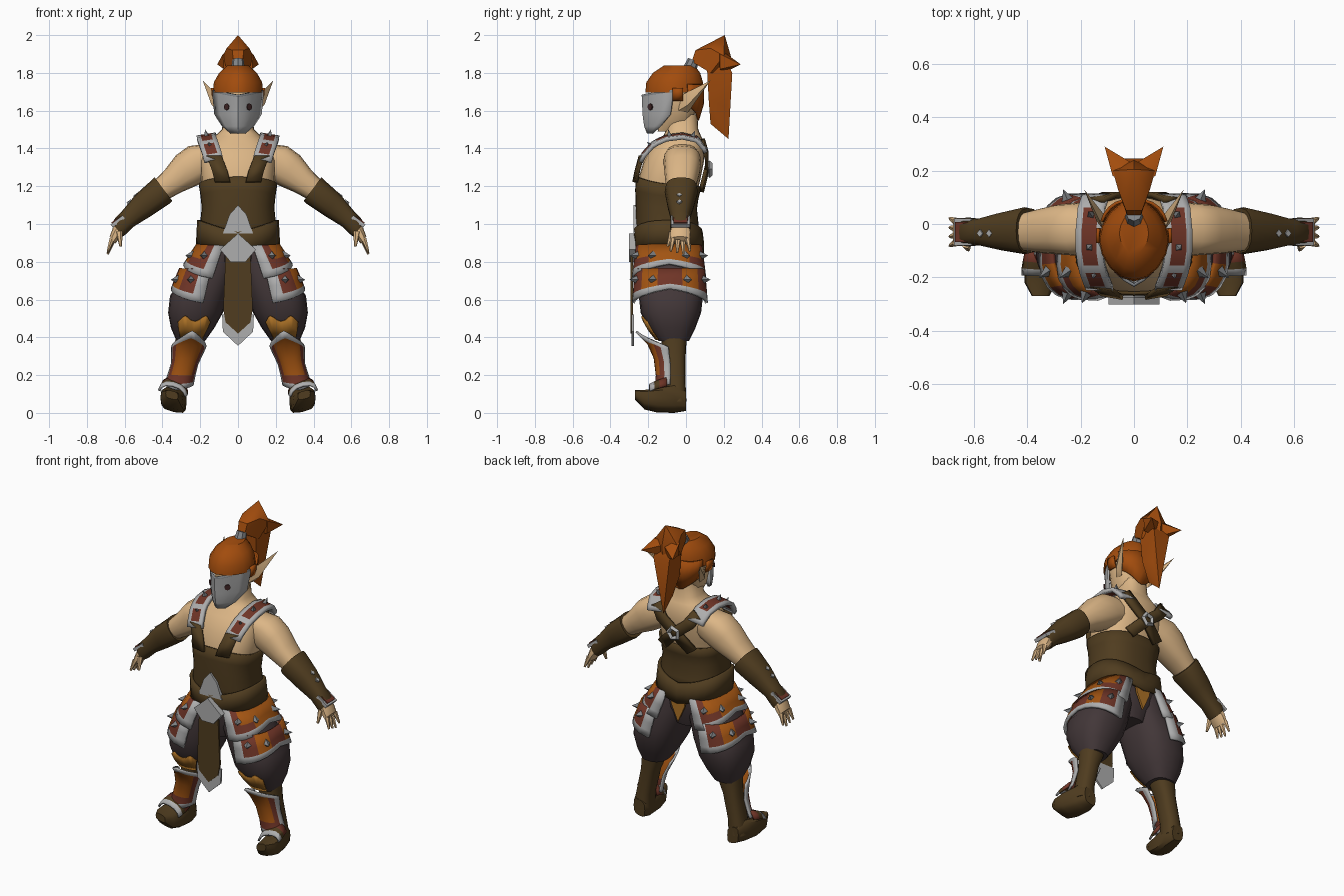
import bpy, bmesh, math
from mathutils import Vector

if "Cube" in bpy.data.objects:
    bpy.data.objects.remove(bpy.data.objects["Cube"], do_unlink=True)


def make_mat(name, *rgb):
    m = bpy.data.materials.new(name)
    m.use_nodes = True
    m.diffuse_color = (*rgb, 1)
    bsdf = next(n for n in m.node_tree.nodes if n.type == 'BSDF_PRINCIPLED')
    bsdf.inputs["Base Color"].default_value = (*rgb, 1)
    return m


SKIN = make_mat("skin", .72, .47, .24)
LEATHER = make_mat("brown leather", .08, .046, .014)
HAIR = make_mat("ginger hair", .36, .072, .004)
SILVER = make_mat("silver trim", .42, .42, .42)
STEEL = make_mat("steel", .22, .23, .24)
RED = make_mat("dark red", .16, .035, .02)
ORANGE = make_mat("plate orange", .36, .088, .006)
GOLD = make_mat("gold cloth", .42, .17, .02)
CLOTH = make_mat("dark trousers", .055, .038, .04)
DARK = make_mat("eye dark", .05, .018, .018)
X, Z, FRONT = Vector((1, 0, 0)), Vector((0, 0, 1)), Vector((0, -1, 0))
made = []


def finish(name, bm, mats, mirror=False, thick=0, closed=True):
    if closed:
        bmesh.ops.recalc_face_normals(bm, faces=bm.faces)
    me = bpy.data.meshes.new(name)
    bm.to_mesh(me)
    bm.free()
    for m in mats:
        me.materials.append(m)
    ob = bpy.data.objects.new(name, me)
    bpy.context.collection.objects.link(ob)
    if thick:
        mod = ob.modifiers.new("thickness", 'SOLIDIFY')
        mod.thickness, mod.offset = thick, 1
    if mirror:
        ob.modifiers.new("mirror", 'MIRROR')
    made.append(ob)
    return ob


def spow(v, p):
    return math.copysign(abs(v) ** p, v)


def ring_point(ring, deg, off=0, u=X, v=FRONT, p=.8):
    a = math.radians(deg)
    x, y, z, ru, rv = ring
    return (Vector((x, y, z)) + u * (ru + off) * spow(math.sin(a), p)
            + v * (rv + off) * spow(math.cos(a), p))


def loft(name, rings, mats, u=X, v=FRONT, mirror=False, n=16, rule=None, p=.8):
    bm = bmesh.new()
    loops = [[bm.verts.new(ring_point(r, 360 * i / n, 0, u, v, p)) for i in range(n)] for r in rings]
    for a, b in zip(loops, loops[1:]):
        for i in range(n):
            f = bm.faces.new((a[i], a[i - 1], b[i - 1], b[i]))
            if rule:
                f.material_index = rule(f.calc_center_median())
    for end in (loops[0], loops[-1]):
        f = bm.faces.new(end)
        if rule:
            f.material_index = rule(f.calc_center_median())
    return finish(name, bm, mats, mirror)


def grid(name, rows, mats, thick=.012, mirror=False, rule=None):
    bm = bmesh.new()
    vs = [[bm.verts.new(p) for p in row] for row in rows]
    for r in range(len(vs) - 1):
        for c in range(len(vs[0]) - 1):
            f = bm.faces.new((vs[r][c], vs[r][c + 1], vs[r + 1][c + 1], vs[r + 1][c]))
            if rule:
                f.material_index = rule(r, c)
    bmesh.ops.remove_doubles(bm, verts=bm.verts, dist=.0001)
    return finish(name, bm, mats, mirror, thick, False)


def at_height(prof, z):
    prof = sorted(prof, key=lambda r: r[2])
    z = min(max(z, prof[0][2]), prof[-1][2])
    for a, b in zip(prof, prof[1:]):
        if z <= b[2]:
            t = (z - a[2]) / (b[2] - a[2])
            return [p + (q - p) * t for p, q in zip(a, b)]


def shell(name, prof, arc, low, high, mats, cols=10, steps=(0, .5, 1), off=.004, **kw):
    """Sheet hugging a lofted profile; low and high give edge heights along the arc."""
    rows = []
    for s in steps:
        row = []
        for c in range(cols + 1):
            f = c / cols
            z = low(f) + (high(f) - low(f)) * s
            row.append(ring_point(at_height(prof, z), arc[0] + (arc[1] - arc[0]) * f, off))
        rows.append(row)
    return grid(name, rows, mats, **kw)


def ribbon(name, path, half, mats, splits=(-1, 1), **kw):
    return grid(name, [[Vector(p) + Vector(half) * s for s in splits] for p in path], mats, **kw)


def hull(name, pts, mat, mirror=False):
    bm = bmesh.new()
    for p in pts:
        bm.verts.new(p)
    bmesh.ops.convex_hull(bm, input=bm.verts)
    return finish(name, bm, [mat], mirror)


def both(x, y, z):
    return [(x, y, z), (-x, y, z)]


def plate(name, pts, y, mat, depth=.012):
    return hull(name, [(s * x, y + d, z) for x, z in pts for s in (1, -1) for d in (0, depth)], mat)


def cones(name, spots, r1, r2, depth, mat, segs=4):
    bm = bmesh.new()
    for p, d in spots:
        m = Vector(d).to_track_quat('Z', 'Y').to_matrix().to_4x4()
        m.translation = Vector(p)
        bmesh.ops.create_cone(bm, cap_ends=True, segments=segs, radius1=r1, radius2=r2, depth=depth, matrix=m)
    return finish(name, bm, [mat], True)


# Torso, bodice and belt
TORSO = [(0, -.09, .68, .09, .12), (0, -.09, .78, .16, .15), (0, -.085, .88, .19, .15),
         (0, -.1, 1, .185, .15), (0, -.105, 1.1, .175, .145), (0, -.09, 1.23, .195, .165),
         (0, -.065, 1.33, .2, .16), (0, -.04, 1.42, .175, .14), (0, -.02, 1.465, .12, .1),
         (0, -.02, 1.5, .085, .085), (0, -.02, 1.58, .075, .08)]
loft("torso", TORSO, [CLOTH, SKIN], n=24, rule=lambda c: int(c.z > .9))
shell("bodice", TORSO, (-180, 180), lambda f: .9, lambda f: 1.2 + .05 * math.cos(math.pi * (f - .5)) ** 4, [LEATHER],
      cols=32, steps=(0, .3, .6, .8, 1))
shell("belt", TORSO, (-180, 180), lambda f: .84 + .05 * math.sin(2 * math.pi * abs(f - .5)),
      lambda f: .96 + .06 * math.sin(2 * math.pi * abs(f - .5)), [LEATHER], cols=24, off=.015, thick=.018)
plate("back_cloth", [(.055, .88), (.045, .82), (0, .72)], .07, GOLD)
plate("bodice_point", [(0, 1.1), (.045, 1.05), (.08, .95)], -.277, SILVER, .03)
plate("buckle", [(0, .95), (.095, .865), (.04, .8)], -.302, SILVER, .04)
plate("tabard", [(.065, .86), (.078, .55), (.066, .48), (0, .42)], -.293, LEATHER)
plate("tabard_tip_trim", [(.084, .52), (.08, .43), (0, .355)], -.288, SILVER)

# Straps, shoulder pads and back ring
ribbon("front_strap", [(.08, -.262, 1.22), (.095, -.25, 1.28), (.125, -.228, 1.36)], (.04, .007, 0),
       [LEATHER], mirror=True, thick=.016)
ribbon("back_strap", [(.14, .08, 1.43), (.09, .1, 1.36), (0, .1, 1.29), (-.1, .075, 1.19)],
       (-.028, 0, .02), [LEATHER], mirror=True, thick=-.02)
PAD = [(.128, -.23, 1.33), (.135, -.215, 1.36), (.152, -.17, 1.41), (.158, -.145, 1.425), (.165, -.1, 1.445),
       (.165, -.02, 1.455), (.158, .05, 1.44), (.145, .085, 1.4), (.14, .095, 1.38)]
ribbon("shoulder_pad", PAD, (.05, 0, -.008), [SILVER, RED], splits=(-1, -.55, .55, 1), mirror=True,
       thick=.022, rule=lambda r, c: int(c == 1 and r in (1, 3, 4, 5)))
cones("shoulder_spikes", [((.15, -.19, 1.42), (.2, -.8, .7)), ((.17, -.09, 1.48), (.2, -.2, 1)),
                          ((.165, .04, 1.475), (.3, .4, 1))], .02, 0, .045, STEEL)
bpy.ops.mesh.primitive_torus_add(major_segments=5, minor_segments=4, major_radius=.035, minor_radius=.014,
                                 location=(0, .125, 1.29), rotation=(math.pi / 2, 0, 0))
back_ring = bpy.context.object
back_ring.name = "back_ring"
back_ring.data.materials.append(SILVER)
made.append(back_ring)

# Arms, gauntlets and hands
Y, TILT = Vector((0, 1, 0)), Vector((.6, 0, .8))
loft("upper_arm", [(.13, -.02, 1.35, .09, .09), (.2, -.02, 1.33, .1, .103), (.27, -.02, 1.285, .095, .098),
                   (.34, -.025, 1.23, .085, .075), (.42, -.03, 1.17, .07, .058)], [SKIN], Y, TILT, True)
loft("gauntlet", [(.395, -.025, 1.185, .085, .078), (.41, -.025, 1.17, .088, .078), (.5, -.028, 1.1, .07, .07),
                  (.58, -.03, 1.03, .05, .052), (.625, -.03, .985, .055, .05), (.635, -.03, .965, .05, .04)],
     [LEATHER], Y, TILT, True)
loft("palm", [(.62, -.03, .99, .045, .035), (.645, -.03, .95, .055, .032), (.665, -.03, .915, .052, .024)],
     [SKIN], Y, TILT, True, 10)
cones("fingers", [((.678, -.075 + .03 * i, .889 - .008 * (i % 3)), (.35, .12 * (i - 1.5), -1)) for i in range(4)],
      .015, .006, .07, SKIN, 6)
cones("thumb", [((.625, -.085, .92), (-.1, -.3, -1))], .019, .007, .08, SKIN, 6)
for label, mat, r, lift in (("wrist_plate_trim", SILVER, .05, 0), ("wrist_plate", RED, .037, .006)):
    base = Vector((.638, -.03, 1.015)) + TILT * lift
    along = Vector((.8, 0, -.6)) * r * .8
    hull(label, [base + along * i + Y * r * j + TILT * k for i in (-1, 1) for j in (-1, 1) for k in (-.012, .008)],
         mat, True)
cones("gauntlet_studs", [((.57, -.035, 1.11), TILT), ((.535, -.035, 1.145), TILT)], .016, .014, .03, SILVER)

# Head, mask and ears
HEAD = [(0, -.09, 1.49, .04, .06), (0, -.05, 1.55, .085, .09), (0, -.04, 1.65, .11, .1),
        (0, -.045, 1.74, .11, .1), (0, -.05, 1.81, .07, .08)]
loft("head", HEAD, [SKIN])
rows = []
for z, w, yf, yb in ((1.482, .03, -.195, -.17), (1.52, .075, -.21, -.13), (1.58, .115, -.218, -.08),
                     (1.698, .127, -.222, -.062), (1.71, .128, -.224, -.058)):
    rows.append([(w * i / 4, yf + (yb - yf) * (abs(i) / 4) ** 1.5, z + .025 * (abs(i) / 4 - 1) * (z > 1.6))
                 for i in range(-4, 5)])
grid("mask", rows, [SILVER, STEEL], rule=lambda r, c: int(r == 3))
cones("mask_eyes", [((.057, -.187, 1.62), (.8, -.9, 0))], .018, .018, .014, DARK, 8)
hull("ear", [(.1, -.04, 1.6), (.1, .01, 1.59), (.108, -.03, 1.68), (.108, .03, 1.67), (.14, .01, 1.63),
             (.155, .05, 1.71), (.187, .13, 1.76)], SKIN, True)

# Hair cap, nape and ponytail
CAP = [(0, -.062, 1.55, .08, .125), (0, -.06, 1.64, .11, .15), (0, -.06, 1.695, .132, .155),
       (0, -.06, 1.75, .128, .15), (0, -.05, 1.8, .1, .125), (0, -.035, 1.84, .055, .08)]
loft("hair_cap", CAP[2:], [HAIR], p=1.12)
shell("hair_back", CAP, (112, 248), lambda f: 1.54 + .18 * abs(f - .5), lambda f: 1.74, [HAIR], off=-.006)
shell("sideburn", CAP, (88, 102), lambda f: 1.655, lambda f: 1.72, [HAIR], cols=2, off=0, mirror=True)
cones("hair_tie", [((0, .03, 1.845), (0, .4, 1))], .036, .03, .05, STEEL, 8)
hull("ponytail_crown", both(.025, .03, 1.86) + both(.03, .05, 1.92) + both(.06, .13, 1.93) + [(0, .205, 2)]
     + both(.08, .2, 1.89) + both(.055, .13, 1.8) + [(0, .24, 1.88), (0, .23, 1.8)], HAIR)
hull("ponytail_side_lock", [(.01, .16, 1.94), (.08, .18, 1.9), (.075, .18, 1.82), (0, .2, 1.8),
                            (.01, .23, 1.88), (.11, .29, 1.845)], HAIR, True)
hull("ponytail_tail", both(.05, .11, 1.85) + both(.055, .2, 1.88) + both(.055, .245, 1.8) + both(.04, .12, 1.66)
     + both(.035, .21, 1.62) + [(0, .13, 1.53), (0, .225, 1.45)], HAIR)

# Trousers
LEG = [(.1, -.09, .87, .09, .14), (.14, -.09, .75, .13, .16), (.205, -.08, .62, .155, .17),
       (.225, -.08, .53, .145, .16), (.24, -.075, .45, .115, .125), (.25, -.065, .38, .075, .08)]
loft("trousers", LEG, [CLOTH], mirror=True, n=20)
shell("knee_patch", LEG, (-36, 34), lambda f: .39, lambda f: .5 - .015 * math.cos(4 * math.pi * f),
      [GOLD], cols=12, mirror=True, thick=.006)

# Two tiers of hip armour on each side
UPPER = [(.09, -.09, .9, .105, .155), (.165, -.09, .7, .16, .18)]
LOWER = [(.16, -.085, .78, .125, .165), (.21, -.085, .58, .158, .182)]


def armour(name, prof, low, high, red_columns, red_base):
    def rule(r, c):
        if r == 0 or c in (0, 11):
            return 0
        return 1 if c in red_columns or (r == 1 and c in red_base) else 2
    shell(name, prof, (-6, 186), lambda f: low + .075 * (1 - abs(2 * f - 1)), lambda f: high,
          [SILVER, RED, ORANGE], cols=12, steps=(0, .22, .5, 1), mirror=True, thick=.016, rule=rule)
    spots = []
    for deg in (22, 65, 115, 158):
        ring = at_height(prof, (low + high) / 2 + .035)
        p = ring_point(ring, deg, .032)
        spots.append((p, p - Vector(ring[:3])))
    cones(name + "_spikes", spots, .026, 0, .05, STEEL)


armour("lower_hip_plate", LOWER, .58, .76, (1, 2, 5, 6, 9, 10), ())
armour("upper_hip_plate", UPPER, .71, .885, (1, 10), (2, 3, 8, 9))

# Boots and shin guards
BOOT = [(.255, -.065, .42, .075, .07), (.285, -.062, .3, .052, .06), (.318, -.06, .15, .05, .058),
        (.328, -.06, .06, .055, .062)]
loft("boot_shaft", BOOT, [LEATHER], mirror=True)
ROLL = Vector((.97, 0, .22))
FOOT = [(.325, 0, .062, .04, .05), (.33, -.06, .073, .06, .07), (.345, -.15, .066, .068, .06),
        (.35, -.22, .07, .062, .047), (.35, -.27, .095, .034, .022)]
loft("foot", FOOT, [LEATHER], ROLL, Z, True, 12, p=.62)
INSTEP = [(.347, -.19, .078, .066, .058), (.344, -.165, .085, .068, .065), (.341, -.14, .09, .066, .07),
          (.337, -.1, .1, .062, .075)]
grid("instep_band", [[ring_point(r, d, .003, ROLL, Z) for d in range(-75, 76, 25)] for r in INSTEP],
     [SILVER, LEATHER, RED], mirror=True, rule=lambda r, c: r)
SHIN = [(.242, -.07, .435, .08, .185), (.258, -.07, .36, .08, .11), (.285, -.065, .25, .055, .075),
        (.322, -.065, .12, .066, .085)]


def shin_colour(r, c):
    edge = min(c, 15 - c)
    if r in (0, 5) or edge < 2:
        return 0
    return 1 if r == 1 or edge < 4 else 2


shell("shin_guard", SHIN, (-82, 82), lambda f: .12 + .03 * abs(2 * f - 1),
      lambda f: .435 - .085 * abs(2 * f - 1), [SILVER, RED, ORANGE], cols=16, steps=(0, .1, .25, .55, .8, .9, 1),
      mirror=True, rule=shin_colour)

# Smooth shading that keeps hard edges
bpy.ops.object.select_all(action='DESELECT')
for ob in made:
    ob.select_set(True)
bpy.context.view_layer.objects.active = made[0]
bpy.ops.object.shade_smooth_by_angle(angle=math.radians(38))
